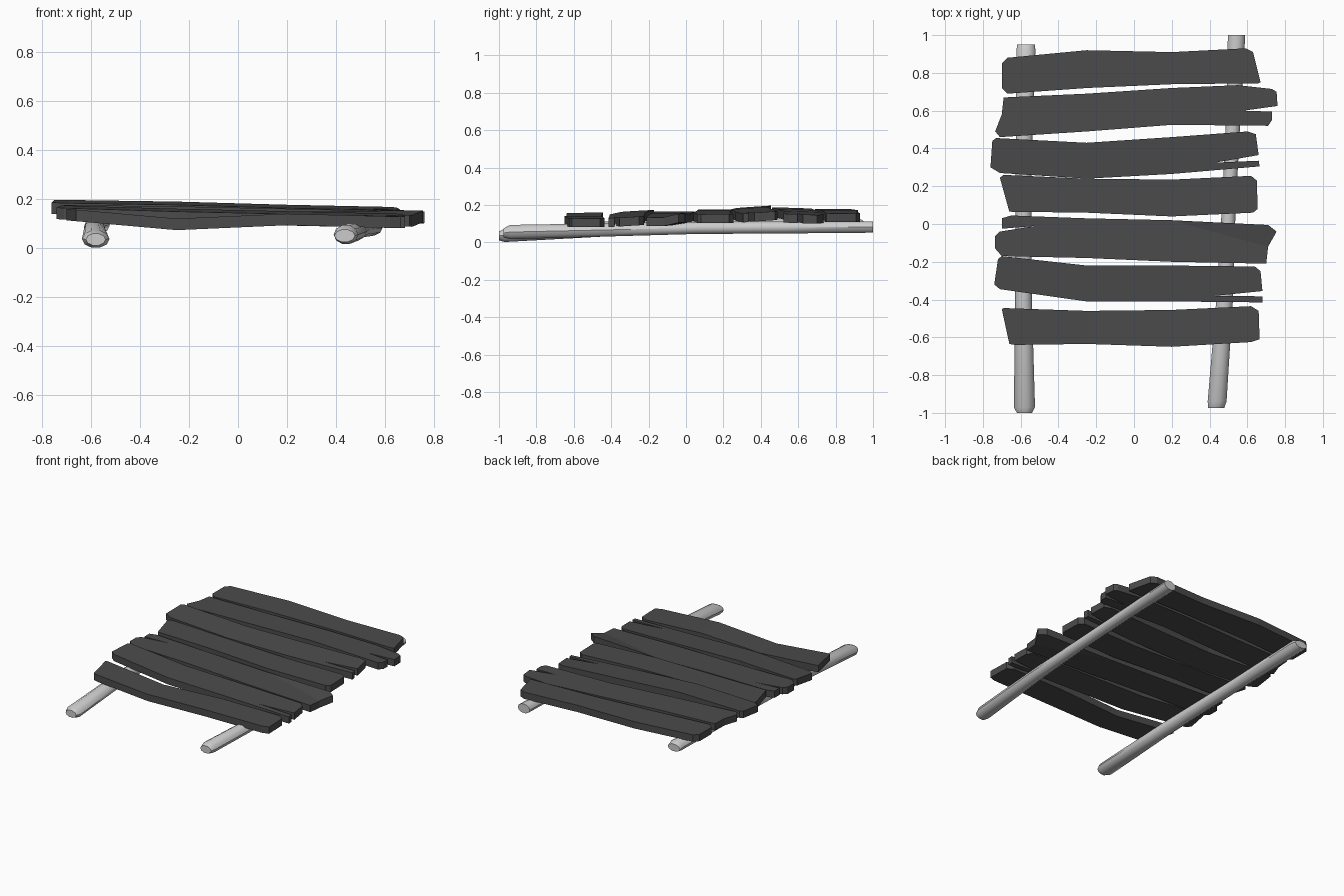
import bpy, bmesh, math

dark = bpy.data.materials.new("dark_wood")
dark.diffuse_color = (0.07, 0.07, 0.07, 1)
STATIONS = (-0.7, -0.25, 0.2, 0.66)
THICK = 0.047


def finish(bm, name):
    bmesh.ops.recalc_face_normals(bm, faces=bm.faces[:])
    me = bpy.data.meshes.new(name)
    bm.to_mesh(me)
    bm.free()
    ob = bpy.data.objects.new(name, me)
    bpy.context.collection.objects.link(ob)
    return ob


def height(x, zs):
    # Linear interpolation between the four stations along a plank
    i = 0 if x < STATIONS[1] else 1 if x < STATIONS[2] else 2
    t = (x - STATIONS[i]) / (STATIONS[i + 1] - STATIONS[i])
    return zs[i] + t * (zs[i + 1] - zs[i])


def plank(name, outline, zs, tilt=0.0, curl=0.0):
    bm = bmesh.new()
    bm.faces.new([bm.verts.new((x, y, 0)) for x, y in outline])
    for x in STATIONS[1:3]:
        bmesh.ops.bisect_plane(bm, geom=bm.verts[:] + bm.edges[:] + bm.faces[:], dist=1e-4,
                               plane_co=(x, 0, 0), plane_no=(1, 0, 0))
    mid = sum(y for _, y in outline) / len(outline)
    for v in bm.verts:
        v.co.z = height(v.co.x, zs) + tilt * (v.co.y - mid)
        if v.co.x > 0.7 and v.co.y > mid:
            v.co.z += curl
    bmesh.ops.triangulate(bm, faces=bm.faces[:])
    out = bmesh.ops.extrude_face_region(bm, geom=bm.faces[:])["geom"]
    for v in out:
        if isinstance(v, bmesh.types.BMVert):
            v.co.z -= THICK
    finish(bm, name).data.materials.append(dark)


def pole(name, rings, n=10):
    # Each ring: x, y, z, half width, half height
    bm = bmesh.new()
    loops = []
    for x, y, z, rx, rz in rings:
        loops.append([bm.verts.new((x + rx * math.cos(math.tau * k / n), y,
                                    z + rz * math.sin(math.tau * (k + 0.0) / n))) for k in range(n)])
    for a, b in zip(loops, loops[1:]):
        for k in range(n):
            bm.faces.new((a[k], a[(k + 1) % n], b[(k + 1) % n], b[k]))
    bm.faces.new(loops[0])
    bm.faces.new(loops[-1])
    ob = finish(bm, name)
    bpy.context.view_layer.objects.active = ob
    ob.select_set(True)
    bpy.ops.object.shade_smooth_by_angle(angle=math.radians(40))
    ob.select_set(False)


# Planks, front to back
plank("plank_1", [(-.70, -.45), (-.69, -.445), (-.25, -.46), (.2, -.455), (.62, -.435), (.66, -.46),
                  (.665, -.61), (.62, -.625), (.2, -.65), (-.25, -.635), (-.63, -.64), (-.66, -.635)],
      (.16, .12, .14, .128))
plank("plank_2", [(-.72, -.185), (-.70, -.17), (-.25, -.22), (.2, -.22), (.64, -.225), (.67, -.25),
                  (.68, -.355), (.43, -.38), (.68, -.383), (.68, -.415), (.2, -.41), (-.25, -.41),
                  (-.71, -.345), (-.74, -.32)],
      (.165, .155, .145, .135), .06)
plank("plank_3", [(-.70, .03), (-.65, .045), (-.25, .03), (.2, .02), (.71, -.005), (.755, -.04),
                  (.71, -.12), (.70, -.21), (.2, -.20), (-.25, -.18), (-.70, -.17), (-.735, -.13),
                  (-.735, -.065), (-.71, -.04), (-.52, -.01), (-.70, -.025)],
      (.165, .157, .147, .135), 0, .02)
plank("plank_4", [(-.71, .245), (-.69, .26), (-.25, .24), (.2, .235), (.62, .255), (.65, .23),
                  (.655, .08), (.63, .06), (.2, .04), (-.25, .06), (-.66, .065)],
      (.175, .17, .16, .15))
plank("plank_5", [(-.75, .44), (-.73, .455), (-.25, .43), (.2, .46), (.6, .49), (.645, .475),
                  (.66, .365), (.43, .325), (.66, .335), (.665, .305), (.2, .265), (-.25, .24),
                  (-.71, .27), (-.76, .30)],
      (.19, .185, .17, .158), .07)
plank("plank_6", [(-.69, .67), (-.25, .69), (.2, .72), (.55, .735), (.73, .715), (.755, .70),
                  (.76, .625), (.58, .60), (.73, .595), (.73, .55), (.71, .52), (.2, .525),
                  (-.25, .49), (-.71, .46), (-.735, .49), (-.70, .58)],
      (.183, .175, .165, .152), -.03)
plank("plank_7", [(-.70, .85), (-.67, .88), (-.25, .92), (.2, .91), (.59, .93), (.63, .91), (.67, .75),
                  (.66, .745), (.2, .74), (-.25, .72), (-.67, .69), (-.70, .72)],
      (.178, .172, .163, .155))

# Support poles under the planks
pole("left_pole", [(-.58, -1.0, .035, .04, .025), (-.58, -.97, .037, .056, .037),
                   (-.585, -.4, .073, .044, .042), (-.585, .3, .09, .042, .038),
                   (-.572, .92, .095, .05, .038), (-.572, .95, .09, .047, .025)])
pole("right_pole", [(.435, -.975, .05, .042, .026), (.44, -.94, .055, .05, .04),
                    (.48, -.4, .067, .044, .037), (.50, .05, .077, .037, .034),
                    (.525, .55, .08, .038, .034), (.543, 1.0, .082, .046, .032)])
